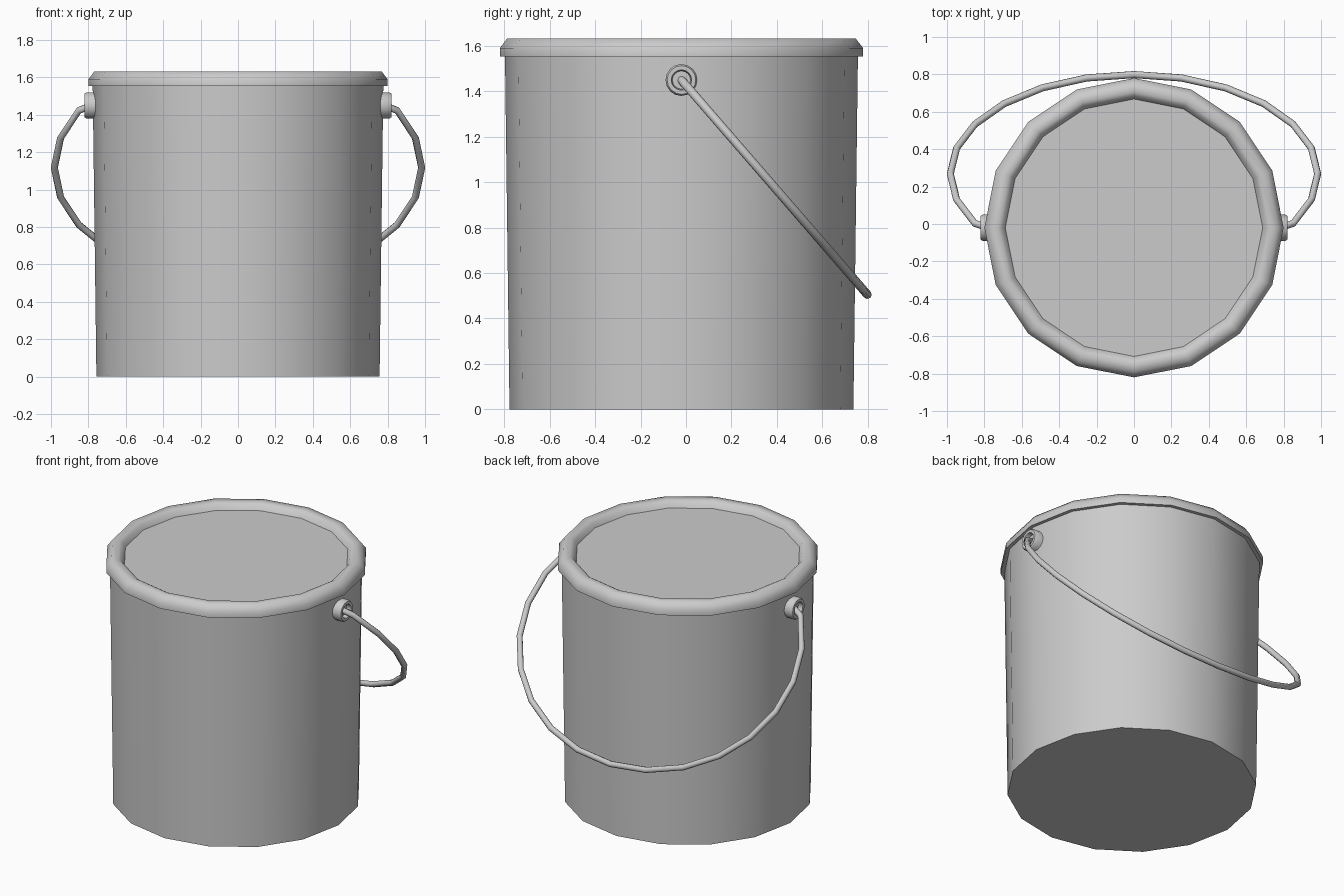
import bpy, bmesh, math
from mathutils import Matrix, Vector

cube = bpy.data.objects.get("Cube")
if cube:
    bpy.data.objects.remove(cube, do_unlink=True)

AXIS_Y = -0.02      # vertical axis of the bucket
PIVOT_Z = 1.45      # height of the handle pivots

metal = bpy.data.materials.new("grey metal")
metal.use_nodes = True
grey = (0.6, 0.6, 0.6, 1)
metal.diffuse_color = grey
metal.node_tree.nodes["Principled BSDF"].inputs["Base Color"].default_value = grey


def smooth(obj, angle):
    bpy.ops.object.select_all(action='DESELECT')
    obj.select_set(True)
    bpy.context.view_layer.objects.active = obj
    bpy.ops.object.shade_smooth_by_angle(angle=math.radians(angle))


def lathe(name, profile, sides, matrix, angle=35):
    """Spin (radius, height) points around z; zero radius closes with a cap."""
    bm = bmesh.new()
    rings = []
    for r, h in profile:
        rings.append([bm.verts.new((r * math.cos(math.tau * i / sides),
                                    r * math.sin(math.tau * i / sides), h))
                      for i in range(sides)])
    for a, b in zip(rings, rings[1:]):
        for i in range(sides):
            j = (i + 1) % sides
            bm.faces.new((a[i], a[j], b[j], b[i]))
    bm.faces.new(rings[0][::-1])
    bm.faces.new(rings[-1])
    bmesh.ops.recalc_face_normals(bm, faces=bm.faces)
    bm.transform(matrix)
    mesh = bpy.data.meshes.new(name)
    bm.to_mesh(mesh)
    bm.free()
    mesh.materials.append(metal)
    obj = bpy.data.objects.new(name, mesh)
    bpy.context.collection.objects.link(obj)
    smooth(obj, angle)
    return obj


# Tapered body and the recessed lid with its rolled rim
centre = Matrix.Translation((0, AXIS_Y, 0))
lathe("bucket_body", [(0.757, 0), (0.777, 1.56)], 16, centre)
lathe("lid", [(0.76, 1.553), (0.80, 1.553), (0.80, 1.59), (0.768, 1.632),
              (0.725, 1.632), (0.705, 1.62), (0.688, 1.59)], 16, centre, 55)

# Hollow pivot knobs on both sides
knob = [(0.07, 0.74), (0.07, 0.81), (0.063, 0.82), (0.045, 0.82), (0.04, 0.79)]
for side, name in ((1, "left_pivot"), (-1, "right_pivot")):
    turn = Matrix.Rotation(side * math.pi / 2, 4, 'Y')
    lathe(name, knob, 16, Matrix.Translation((0, AXIS_Y, PIVOT_Z)) @ turn, 35)

# Wire handle: part of an ellipse in a tilted plane, hanging behind the bucket
down = Vector((0, 0.655, -0.756))
pivot = Vector((0, AXIS_Y, PIVOT_Z))
path = [Vector((-0.78, 0, 0)) + pivot]
for step in range(-8, 9):
    a = math.radians(15 * step)
    path.append(pivot + Vector((0.982 * math.sin(a), 0, 0))
                + down * (0.44 + 0.81 * math.cos(a)))
path.append(Vector((0.78, 0, 0)) + pivot)

curve = bpy.data.curves.new("handle", 'CURVE')
curve.dimensions = '3D'
curve.bevel_depth = 0.019
curve.bevel_resolution = 2
curve.use_fill_caps = True
spline = curve.splines.new('POLY')
spline.points.add(len(path) - 1)
for point, co in zip(spline.points, path):
    point.co = (*co, 1)
curve.materials.append(metal)
handle = bpy.data.objects.new("handle", curve)
bpy.context.collection.objects.link(handle)
bpy.ops.object.select_all(action='DESELECT')
handle.select_set(True)
bpy.context.view_layer.objects.active = handle
bpy.ops.object.convert(target='MESH')
smooth(bpy.context.view_layer.objects.active, 50)
